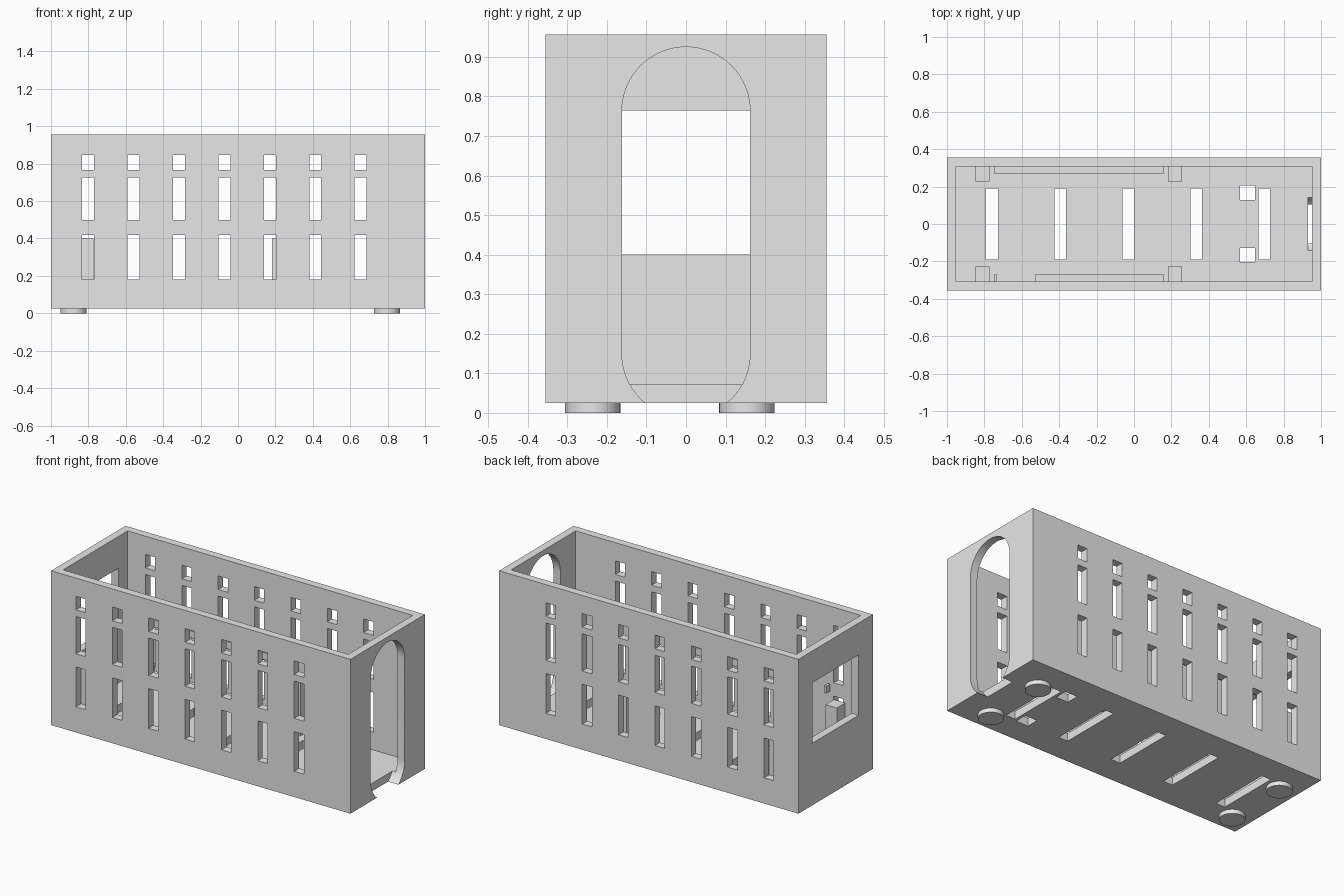
import bpy, bmesh, math
from mathutils import Matrix, Vector

if "Cube" in bpy.data.objects:
    bpy.data.objects.remove(bpy.data.objects["Cube"])

gray = bpy.data.materials.new("plain gray")
gray.use_nodes = True
gray.diffuse_color = (0.8, 0.8, 0.8, 1)
gray.node_tree.nodes["Principled BSDF"].inputs["Base Color"].default_value = (0.8, 0.8, 0.8, 1)


def box(bm, x0, x1, y0, y1, z0, z1):
    size = Matrix.Diagonal((x1 - x0, y1 - y0, z1 - z0, 1))
    centre = Vector((x0 + x1, y0 + y1, z0 + z1)) / 2
    bmesh.ops.create_cube(bm, size=1, matrix=Matrix.Translation(centre) @ size)


def make(name, bm):
    bmesh.ops.recalc_face_normals(bm, faces=bm.faces)
    mesh = bpy.data.meshes.new(name)
    bm.to_mesh(mesh)
    bm.free()
    mesh.materials.append(gray)
    obj = bpy.data.objects.new(name, mesh)
    bpy.context.collection.objects.link(obj)
    return obj


def select(obj):
    bpy.ops.object.select_all(action='DESELECT')
    obj.select_set(True)
    bpy.context.view_layer.objects.active = obj


def cut(obj, bm):
    cutter = make("cutter", bm)
    cutter.hide_render = True
    mod = obj.modifiers.new("cut", 'BOOLEAN')
    mod.operation = 'DIFFERENCE'
    mod.solver = 'EXACT'
    mod.object = cutter
    select(obj)
    bpy.ops.object.modifier_apply(modifier=mod.name)
    bpy.data.objects.remove(cutter)


HALF_Y, WALL = 0.355, 0.047
IN_X, IN_Y = 1 - WALL, HALF_Y - WALL
BASE, FLOOR, TOP = 0.025, 0.073, 0.957

# Open-topped box
bm = bmesh.new()
box(bm, -1, 1, -HALF_Y, HALF_Y, BASE, TOP)
shell = make("open_box", bm)
bm = bmesh.new()
box(bm, -IN_X, IN_X, -IN_Y, IN_Y, FLOOR, TOP + 0.2)
cut(shell, bm)

bm = bmesh.new()
# Three rows of slots through both long walls
for i in range(7):
    x = -0.802 + 0.243 * i
    for z0, z1 in ((0.18, 0.42), (0.5, 0.725), (0.765, 0.847)):
        box(bm, x - 0.032, x + 0.032, -0.5, 0.5, z0, z1)
# Floor slots and two square floor holes
for i in range(5):
    x = -0.759 + 0.364 * i
    box(bm, x - 0.031, x + 0.031, -0.19, 0.19, -0.1, 0.12)
for y in (-0.165, 0.167):
    box(bm, 0.567, 0.648, y - 0.038, y + 0.038, -0.1, 0.12)
# Rectangular end window
box(bm, -1.1, -0.9, -0.22, 0.22, 0.4, 0.765)
# Tall round-ended doorway
R, N = 0.162, 32
ring = []
for z, start in ((0.763, 0), (0.15, math.pi)):
    for i in range(N + 1):
        a = start + math.pi * i / N
        ring.append(bm.verts.new((0.93, R * math.cos(a), z + R * math.sin(a))))
face = bm.faces.new(ring)
ext = bmesh.ops.extrude_face_region(bm, geom=[face], use_keep_orig=True)
bmesh.ops.translate(bm, vec=(0.2, 0, 0),
                    verts=[v for v in ext["geom"] if isinstance(v, bmesh.types.BMVert)])
cut(shell, bm)
select(shell)
bpy.ops.object.shade_smooth_by_angle(angle=math.radians(30))

# Inner corner posts
for side, s in (("front", -1), ("back", 1)):
    for end, x in (("right", -0.848), ("left", 0.181)):
        bm = bmesh.new()
        y0, y1 = sorted((s * IN_Y, s * (IN_Y - 0.08)))
        box(bm, x, x + 0.076, y0, y1, FLOOR, 0.4)
        make(f"{side}_{end}_post", bm)

# Wall rails between the lower slot rows; the front one is interrupted
for name, s, x0, x1 in (("back_rail", 1, -0.748, 0.16),
                        ("front_rail", -1, -0.53, 0.16),
                        ("front_rail_stub", -1, -0.748, -0.733)):
    bm = bmesh.new()
    y0, y1 = sorted((s * IN_Y, s * (IN_Y - 0.038)))
    box(bm, x0, x1, y0, y1, 0.445, 0.488)
    make(name, bm)

# Round feet
for end, x in (("right", -0.88), ("left", 0.796)):
    for side, y in (("front", -0.236), ("back", 0.154)):
        bm = bmesh.new()
        bmesh.ops.create_cone(bm, cap_ends=True, segments=48, radius1=0.07, radius2=0.07,
                              depth=BASE, matrix=Matrix.Translation((x, y, BASE / 2)))
        select(make(f"{side}_{end}_foot", bm))
        bpy.ops.object.shade_smooth_by_angle(angle=math.radians(30))
